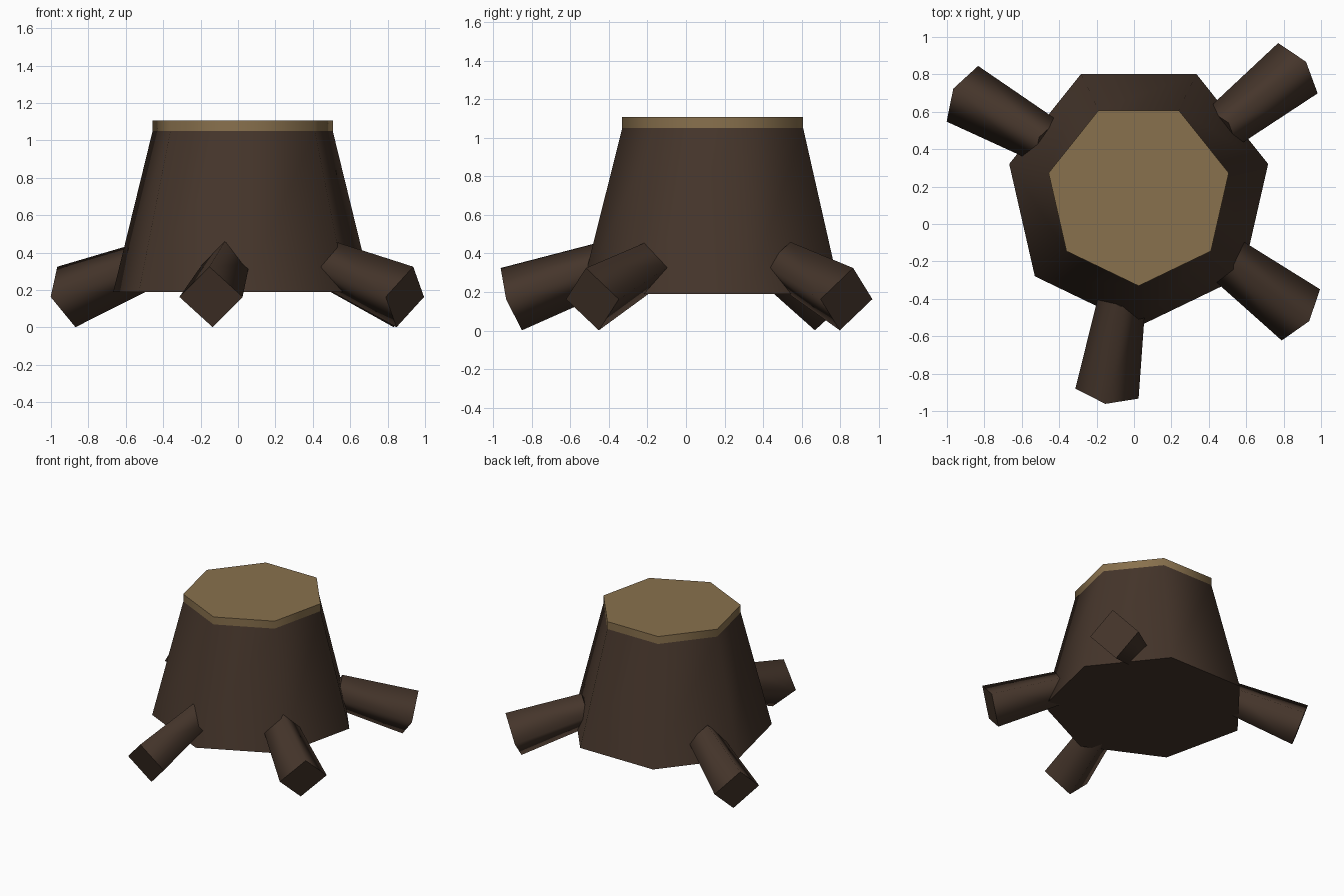
import bpy
import bmesh
import math
from mathutils import Vector

if "Cube" in bpy.data.objects:
    bpy.data.objects.remove(bpy.data.objects["Cube"])


def material(name, rgb):
    m = bpy.data.materials.new(name)
    m.diffuse_color = (*rgb, 1.0)
    m.use_nodes = True
    m.node_tree.nodes["Principled BSDF"].inputs["Base Color"].default_value = m.diffuse_color
    return m


bark = material("dark bark", (0.060, 0.036, 0.024))
wood = material("cut wood", (0.250, 0.165, 0.075))

CX, CY = 0.025, 0.163  # trunk axis


def frustum(name, start, end, r1, r2, sides, up, mat):
    """Tapered prism from start to end, with one corner pointing along 'up'."""
    start, end = Vector(start), Vector(end)
    axis = (end - start).normalized()
    u = Vector(up)
    u = (u - axis * u.dot(axis)).normalized()
    v = axis.cross(u)
    bm = bmesh.new()
    rings = []
    for centre, r in ((start, r1), (end, r2)):
        ring = []
        for i in range(sides):
            a = 2 * math.pi * i / sides
            ring.append(bm.verts.new(centre + r * (math.cos(a) * u + math.sin(a) * v)))
        rings.append(ring)
    low, high = rings
    # smooth sides
    for i in range(sides):
        j = (i + 1) % sides
        bm.faces.new((low[i], low[j], high[j], high[i])).smooth = True
    # flat ends with sharp rims
    for ring in (low[::-1], high):
        face = bm.faces.new(ring)
        for e in face.edges:
            e.smooth = False
    bmesh.ops.recalc_face_normals(bm, faces=bm.faces[:])
    mesh = bpy.data.meshes.new(name)
    bm.to_mesh(mesh)
    bm.free()
    mesh.materials.append(mat)
    obj = bpy.data.objects.new(name, mesh)
    bpy.context.collection.objects.link(obj)
    return obj


# Trunk and its sawn top
frustum("trunk", (CX, CY, 0.19), (CX, CY, 1.05), 0.71, 0.494, 7, (0, -1, 0), bark)
frustum("cut_top", (CX, CY, 1.05), (CX, CY, 1.107), 0.494, 0.494, 7, (0, -1, 0), wood)

# Four roots sloping down and outwards, thicker at the tip
roots = {"back_right_root": 38.2, "back_left_root": 150.5,
         "front_root": 261.0, "front_right_root": -36.8}
for name, angle in roots.items():
    a = math.radians(angle)
    c, s = math.cos(a), math.sin(a)
    inner = (CX + 0.57 * c, CY + 0.57 * s, 0.34)
    outer = (CX + 1.083 * c, CY + 1.083 * s, 0.163)
    frustum(name, inner, outer, 0.127, 0.171, 4, (0, 0, 1), bark)
